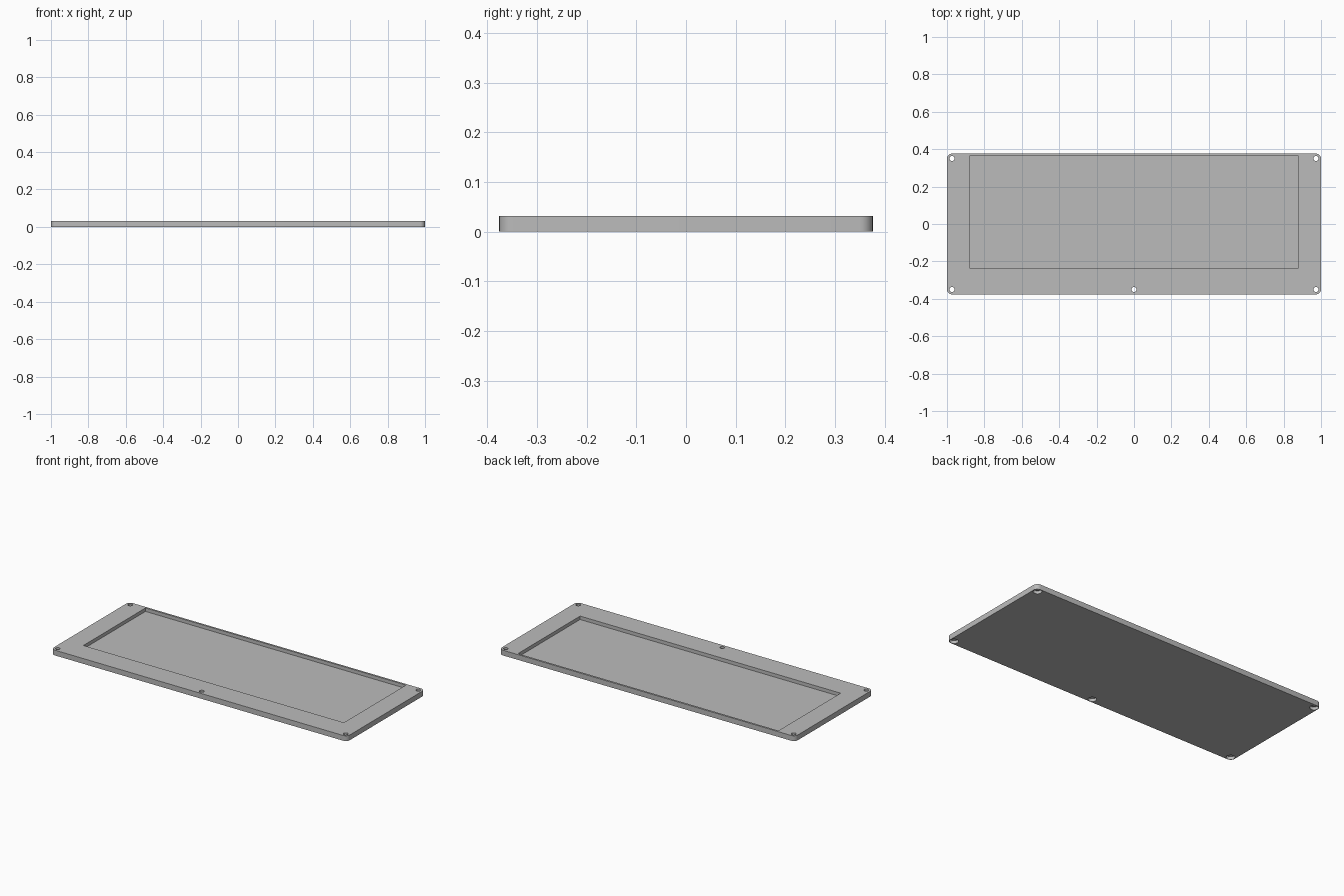
import bpy
import bmesh
from mathutils import Matrix, Vector

WIDTH, DEPTH, HEIGHT = 2.0, 0.752, 0.032
CORNER = 0.027
HOLE_X, HOLE_Y = 0.973, 0.35
HOLE_R, RECESS_R, RECESS_H = 0.0135, 0.024, 0.018
POCKET_FLOOR = 0.011

old = bpy.data.objects.get("Cube")
if old:
    bpy.data.objects.remove(old, do_unlink=True)

# Plain grey material
grey = bpy.data.materials.new("plain grey")
grey.use_nodes = True
colour = (0.5, 0.5, 0.5, 1)
grey.diffuse_color = colour
grey.node_tree.nodes["Principled BSDF"].inputs["Base Color"].default_value = colour


def make_object(name, bm):
    mesh = bpy.data.meshes.new(name)
    bm.to_mesh(mesh)
    bm.free()
    mesh.materials.append(grey)
    obj = bpy.data.objects.new(name, mesh)
    bpy.context.collection.objects.link(obj)
    return obj


def box(name, low, high, corner=0):
    low, high = Vector(low), Vector(high)
    bm = bmesh.new()
    place = Matrix.Translation((low + high) / 2) @ Matrix.Diagonal((*(high - low), 1))
    bmesh.ops.create_cube(bm, size=1, matrix=place)
    if corner:
        upright = [e for e in bm.edges if abs(e.verts[0].co.z - e.verts[1].co.z) > 0.001]
        bmesh.ops.bevel(bm, geom=upright, offset=corner, segments=8,
                        profile=0.5, affect='EDGES')
    return make_object(name, bm)


def cylinders(name, spots, radius, low, high):
    bm = bmesh.new()
    for x, y in spots:
        bmesh.ops.create_cone(bm, cap_ends=True, segments=32, radius1=radius, radius2=radius,
                              depth=high - low,
                              matrix=Matrix.Translation((x, y, (low + high) / 2)))
    return make_object(name, bm)


# Rounded plate
plate = box("base_plate", (-WIDTH / 2, -DEPTH / 2, 0), (WIDTH / 2, DEPTH / 2, HEIGHT), CORNER)

# Cutters: shallow pocket, screw holes and screw head recesses underneath
spots = [(x, y) for x in (-HOLE_X, HOLE_X) for y in (-HOLE_Y, HOLE_Y)] + [(0, -HOLE_Y)]
cutters = [
    box("pocket_cutter", (-0.88, -0.235, POCKET_FLOOR), (0.88, 0.364, 0.1)),
    cylinders("hole_cutter", spots, HOLE_R, -0.05, 0.1),
    cylinders("recess_cutter", spots, RECESS_R, -0.05, RECESS_H),
]
for cutter in cutters:
    cutter.hide_render = True
    cut = plate.modifiers.new(cutter.name, 'BOOLEAN')
    cut.operation = 'DIFFERENCE'
    cut.solver = 'EXACT'
    cut.object = cutter

# Apply the cuts, then drop the cutters
bpy.ops.object.select_all(action='DESELECT')
plate.select_set(True)
bpy.context.view_layer.objects.active = plate
for cutter in cutters:
    bpy.ops.object.modifier_apply(modifier=cutter.name)
    bpy.data.objects.remove(cutter, do_unlink=True)

bpy.ops.object.shade_smooth_by_angle()
